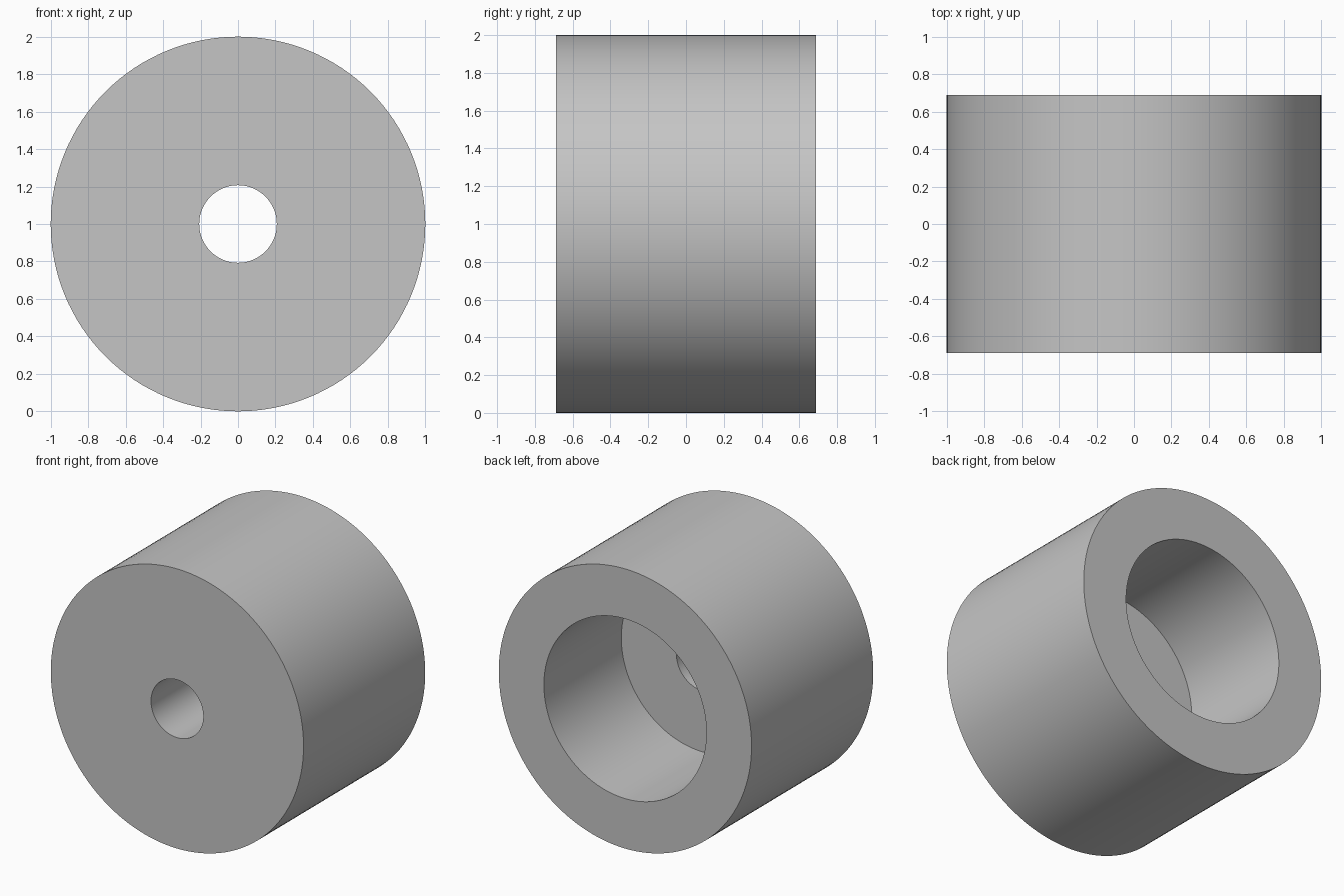
import bpy, bmesh, math
from mathutils import Vector

cube = bpy.data.objects.get("Cube")
if cube:
    bpy.data.objects.remove(cube, do_unlink=True)

# Dimensions
SEGMENTS = 128
OUTER, BORE, HOLE = 1.0, 0.643, 0.207
FRONT, FLOOR, BACK = -0.6875, -0.1875, 0.6875

# Single grey material
grey = bpy.data.materials.new("plain_grey")
grey.use_nodes = True
colour = (0.56, 0.56, 0.56, 1)
grey.diffuse_color = colour
grey.node_tree.nodes["Principled BSDF"].inputs["Base Color"].default_value = colour

# Closed cross-section (radius, y): through hole, counterbore, outer wall
profile = [(OUTER, FRONT), (OUTER, BACK), (BORE, BACK),
           (BORE, FLOOR), (HOLE, FLOOR), (HOLE, FRONT)]

# Revolve the section around the y axis
bm = bmesh.new()
verts = [bm.verts.new((r, y, 0)) for r, y in profile]
edges = [bm.edges.new((v, verts[(i + 1) % len(verts)])) for i, v in enumerate(verts)]
bmesh.ops.spin(bm, geom=verts + edges, cent=(0, 0, 0), axis=Vector((0, 1, 0)),
               angle=math.tau, steps=SEGMENTS, use_merge=False)
bmesh.ops.remove_doubles(bm, verts=bm.verts[:], dist=0.0001)
bmesh.ops.recalc_face_normals(bm, faces=bm.faces[:])

mesh = bpy.data.meshes.new("counterbored_bushing")
bm.to_mesh(mesh)
bm.free()
mesh.materials.append(grey)
bushing = bpy.data.objects.new("counterbored_bushing", mesh)
bushing.location.z = OUTER
bpy.context.collection.objects.link(bushing)

# Smooth round walls, crisp rims
bpy.ops.object.select_all(action='DESELECT')
bushing.select_set(True)
bpy.context.view_layer.objects.active = bushing
bpy.ops.object.shade_smooth_by_angle(angle=math.radians(30))
